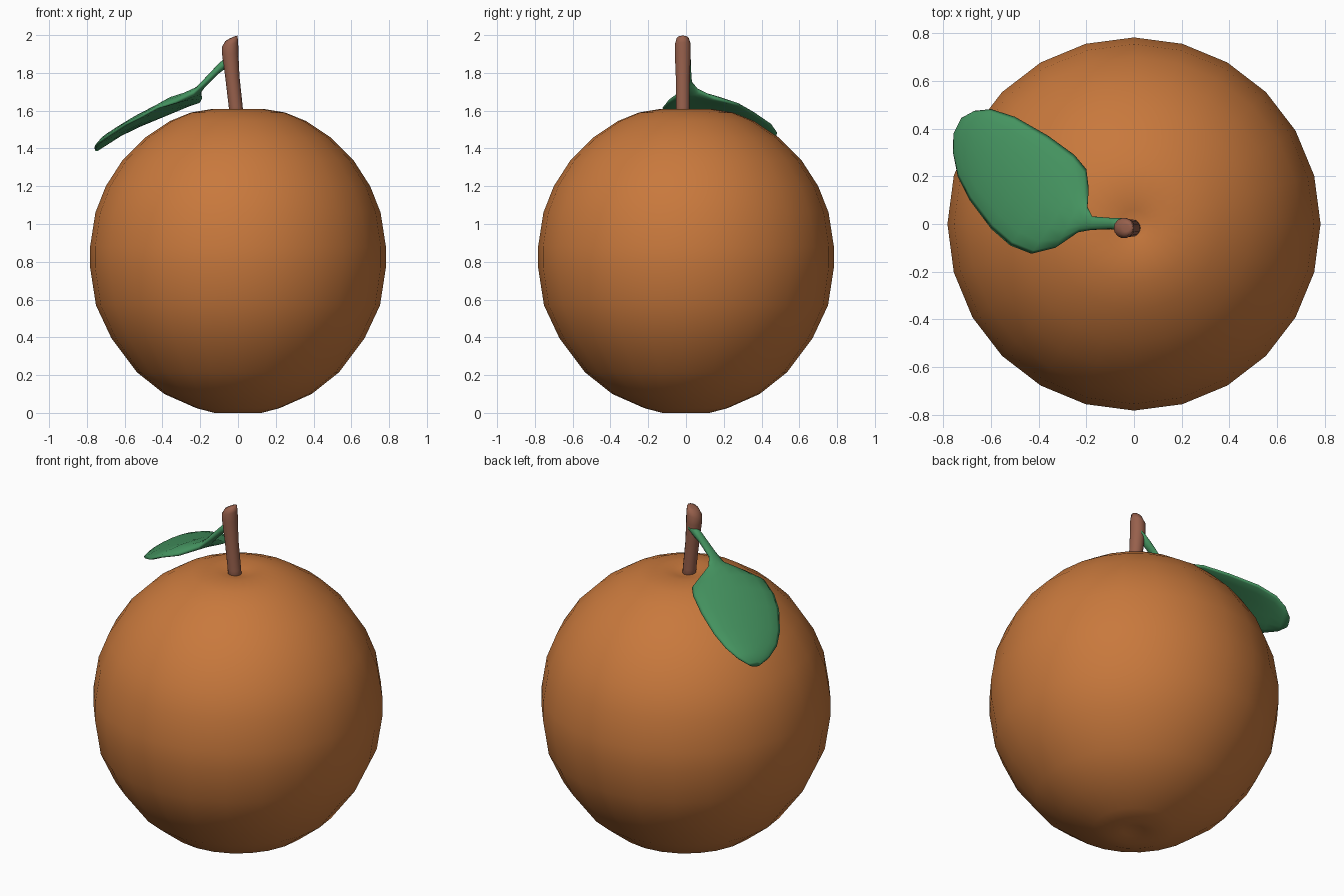
import bpy, math
from mathutils import Vector


def material(name, rgb):
    m = bpy.data.materials.new(name)
    m.diffuse_color = (*rgb, 1)
    return m


def skin(name, rings, mat):
    """Join equal rings of points into a closed, smooth, capped surface."""
    n = len(rings[0])
    verts = [p for r in rings for p in r]
    faces = [(i * n + k, i * n + (k + 1) % n, (i + 1) * n + (k + 1) % n, (i + 1) * n + k)
             for i in range(len(rings) - 1) for k in range(n)]
    faces.append(tuple(reversed(range(n))))
    faces.append(tuple(range(len(verts) - n, len(verts))))
    me = bpy.data.meshes.new(name)
    me.from_pydata(verts, [], faces)
    me.materials.append(mat)
    ob = bpy.data.objects.new(name, me)
    bpy.context.collection.objects.link(ob)
    bpy.context.view_layer.objects.active = ob
    ob.select_set(True)
    bpy.ops.object.mode_set(mode='EDIT')
    bpy.ops.mesh.select_all(action='SELECT')
    bpy.ops.mesh.normals_make_consistent(inside=False)
    bpy.ops.object.mode_set(mode='OBJECT')
    bpy.ops.object.shade_smooth()
    ob.select_set(False)
    return ob


def circle(cx, cy, cz, r, n, slant=0.0):
    pts = []
    for k in range(n):
        a = 2 * math.pi * k / n
        x = r * math.cos(a)
        pts.append((cx + x, cy + r * math.sin(a), cz + slant * x))
    return pts


orange = material("orange_peel", (0.58, 0.19, 0.046))
brown = material("brown_stem", (0.31, 0.117, 0.072))
green = material("green_leaf", (0.058, 0.29, 0.115))

# Fruit: 24-sided turned body, slightly dimpled at both ends
profile = [(0.02, 0.015), (0.06, 0.01), (0.125, 0.0), (0.22, 0.025), (0.39, 0.1),
           (0.535, 0.215), (0.67, 0.395), (0.752, 0.57), (0.783, 0.77), (0.783, 0.88),
           (0.755, 1.06), (0.70, 1.20), (0.61, 1.34), (0.495, 1.455), (0.36, 1.545),
           (0.25, 1.59), (0.13, 1.61), (0.06, 1.595), (0.02, 1.59)]
skin("fruit", [circle(0, 0, z, r, 24) for r, z in profile], orange)

# Stem: leaning twig with a slanted cut top
stem = [(-0.005, 1.52, 0.037, 0), (-0.012, 1.62, 0.037, 0), (-0.03, 1.78, 0.038, 0),
        (-0.041, 1.90, 0.043, 0.1), (-0.042, 1.95, 0.043, 0.3), (-0.035, 1.983, 0.032, 0.45),
        (-0.033, 1.987, 0.015, 0.45)]
skin("stem", [circle(x, -0.017, z, r, 14, s) for x, z, r, s in stem], brown)

# Leaf with stalk: lens-shaped sections between front-edge and back-edge points
# (front edge, back edge, half thickness, arch)
sections = [
    ((-0.03, -0.025, 1.88), (-0.03, 0.025, 1.88), 0.03, 0),
    ((-0.10, -0.022, 1.825), (-0.10, 0.026, 1.825), 0.027, 0),
    ((-0.18, -0.025, 1.745), (-0.175, 0.032, 1.745), 0.025, 0),
    ((-0.235, -0.035, 1.69), (-0.195, 0.07, 1.70), 0.024, 0.01),
    ((-0.33, -0.10, 1.645), (-0.19, 0.15, 1.665), 0.024, 0.025),
    ((-0.43, -0.125, 1.615), (-0.20, 0.23, 1.645), 0.024, 0.03),
    ((-0.52, -0.09, 1.565), (-0.25, 0.29, 1.63), 0.024, 0.025),
    ((-0.60, -0.02, 1.525), (-0.36, 0.37, 1.585), 0.024, 0.02),
    ((-0.69, 0.10, 1.465), (-0.50, 0.45, 1.53), 0.024, 0.015),
    ((-0.74, 0.20, 1.43), (-0.60, 0.482, 1.485), 0.024, 0.01),
    ((-0.76, 0.30, 1.405), (-0.67, 0.475, 1.445), 0.023, 0.005),
    ((-0.758, 0.38, 1.395), (-0.725, 0.445, 1.41), 0.015, 0),
]
rings = []
for f, b, h, arch in sections:
    f, b = Vector(f), Vector(b)
    ring = []
    for k in range(16):
        a = 2 * math.pi * k / 16
        u, v = math.cos(a), math.sin(a)
        ring.append((f + b) / 2 + (f - b) / 2 * u + Vector((0, 0, h * v + arch * (1 - u * u))))
    rings.append(ring)
skin("leaf", rings, green)
